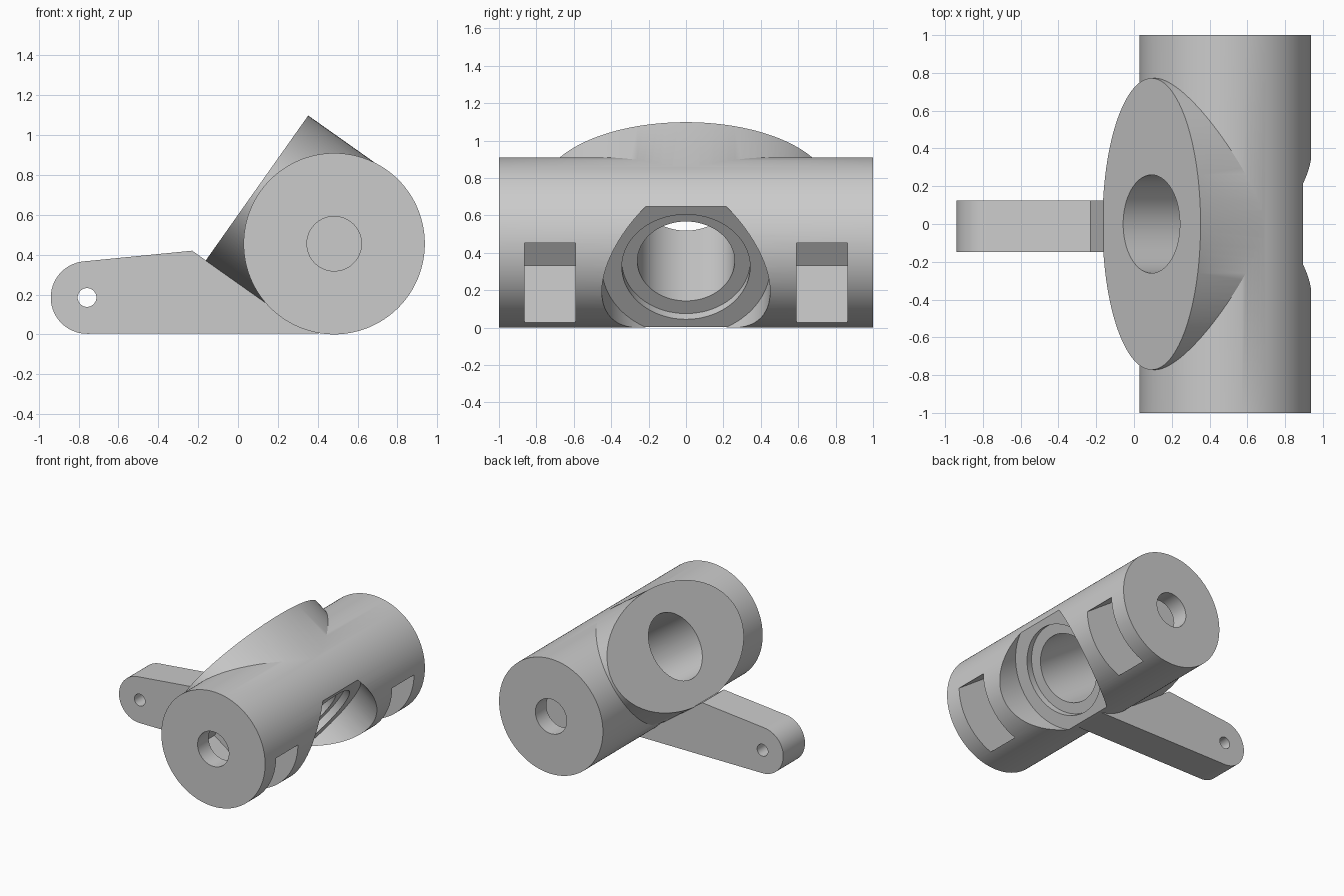
import bpy, bmesh, math
from mathutils import Matrix, Vector

if "Cube" in bpy.data.objects:
    bpy.data.objects.remove(bpy.data.objects["Cube"])

grey = bpy.data.materials.new("plain grey")
grey.use_nodes = True
grey.diffuse_color = (0.6, 0.6, 0.6, 1)
grey.node_tree.nodes["Principled BSDF"].inputs["Base Color"].default_value = grey.diffuse_color

CENTRE = Vector((0.483, 0, 0.455))
RADIUS = 0.455
UP = Vector((0.577, 0, 0.816)).normalized()      # along the tilted boss face
OUT = Vector((-0.816, 0, 0.577)).normalized()    # out of the boss face
SIDE = OUT.cross(UP)


def frame(x, y, z, origin):
    m = Matrix((x, y, z)).transposed().to_4x4()
    m.translation = origin
    return m


TILT = frame(UP, SIDE, OUT, CENTRE)
ALONG = frame(Vector((1, 0, 0)), Vector((0, 0, -1)), Vector((0, 1, 0)), CENTRE)


def prism(name, outline, low, high, matrix):
    """Extrude a closed outline from low to high along the local z of matrix."""
    bm = bmesh.new()
    face = bm.faces.new([bm.verts.new((x, y, low)) for x, y in outline])
    grown = bmesh.ops.extrude_face_region(bm, geom=[face])["geom"]
    bmesh.ops.translate(bm, vec=(0, 0, high - low),
                        verts=[g for g in grown if isinstance(g, bmesh.types.BMVert)])
    bmesh.ops.transform(bm, matrix=matrix, verts=bm.verts)
    bmesh.ops.recalc_face_normals(bm, faces=bm.faces)
    mesh = bpy.data.meshes.new(name)
    bm.to_mesh(mesh)
    bm.free()
    mesh.materials.append(grey)
    obj = bpy.data.objects.new(name, mesh)
    bpy.context.collection.objects.link(obj)
    return obj


def ellipse(a, b, steps=96):
    return [(a * math.cos(2 * math.pi * i / steps), b * math.sin(2 * math.pi * i / steps))
            for i in range(steps)]


def rectangle(a, b, c, d):
    return [(a, c), (b, c), (b, d), (a, d)]


def combine(target, tool, operation):
    mod = target.modifiers.new(operation.lower(), "BOOLEAN")
    mod.object, mod.operation, mod.solver = tool, operation, "EXACT"
    bpy.context.view_layer.objects.active = target
    bpy.ops.object.modifier_apply(modifier=mod.name)
    bpy.data.objects.remove(tool)


# Main barrel with the tilted oval boss
barrel = prism("barrel", ellipse(RADIUS, RADIUS, 128), -1, 1, ALONG)
combine(barrel, prism("boss", ellipse(0.45, 0.772, 128), 0, 0.478, TILT), "UNION")

# Flat seat, counterbore and through bore along the boss axis
for name, radius, low, high in (("seat", 0.45, -0.8, -0.226),
                                ("counterbore", 0.343, -0.8, -0.173),
                                ("bore", 0.26, -0.8, 0.8)):
    combine(barrel, prism(name, ellipse(radius, radius), low, high, TILT), "DIFFERENCE")

# Side pockets and end holes opening into them
for s in (-1, 1):
    near, far = sorted((0.59 * s, 0.863 * s))
    combine(barrel, prism("pocket", rectangle(-0.26, 0.26, near, far), -0.8, 0.155, TILT), "DIFFERENCE")
    low, high = sorted((0.75 * s, 1.2 * s))
    combine(barrel, prism("end_hole", ellipse(0.137, 0.137, 64), low, high, ALONG), "DIFFERENCE")

# Lever arm with a rounded, drilled end
PIVOT = Vector((-0.758, 0, 0.185))
FLAT = frame(Vector((1, 0, 0)), Vector((0, 0, 1)), Vector((0, -1, 0)), Vector((0, 0, 0)))
tip = []
for i in range(33):
    angle = math.radians(96 + 174 * i / 32)
    tip.append((PIVOT.x + 0.182 * math.cos(angle), PIVOT.z + 0.182 * math.sin(angle)))
arm = prism("lever_arm", tip + [(0.41, 0.004), (0.16, 0.143), (-0.23, 0.42)], -0.125, 0.147, FLAT)
PIN = FLAT.copy()
PIN.translation = PIVOT
combine(arm, prism("pin_hole", ellipse(0.047, 0.047, 48), -0.5, 0.5, PIN), "DIFFERENCE")

# Smooth round surfaces, keep sharp edges
for obj in (barrel, arm):
    bpy.ops.object.select_all(action="DESELECT")
    obj.select_set(True)
    bpy.context.view_layer.objects.active = obj
    bpy.ops.object.shade_smooth_by_angle(angle=math.radians(25))
